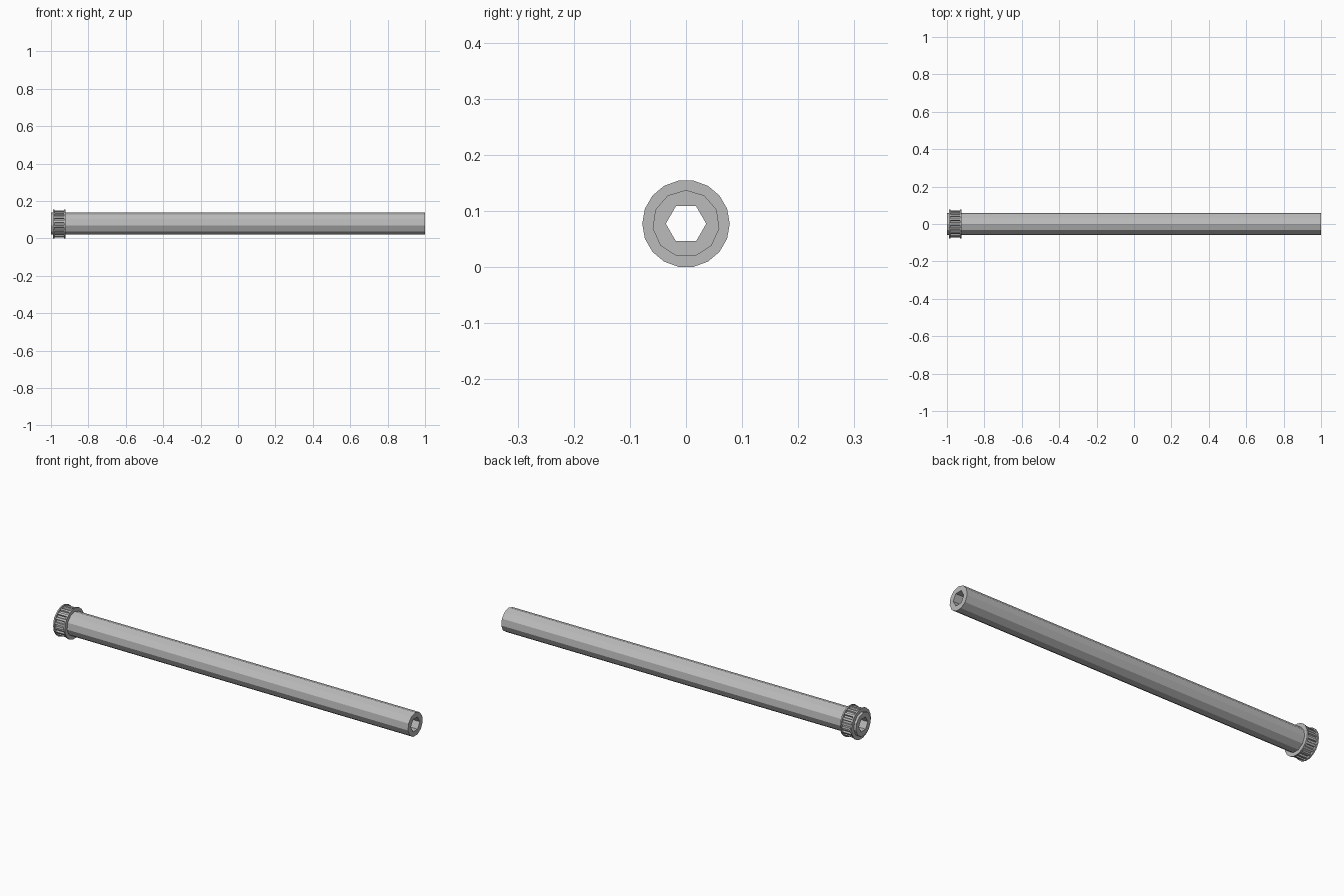
import bpy
import bmesh
from math import pi, sin, cos
from mathutils import Vector

cube = bpy.data.objects.get("Cube")
if cube:
    bpy.data.objects.remove(cube, do_unlink=True)

AXIS_Z = 0.0775

grey = bpy.data.materials.new("plain grey")
grey.use_nodes = True
colour = (0.5, 0.5, 0.5, 1)
grey.diffuse_color = colour
grey.node_tree.nodes["Principled BSDF"].inputs["Base Color"].default_value = colour


def polygon(sides, radius, turn=0.0):
    """Outline in (y, z) around the shaft axis; turn is measured from the top."""
    return [(radius * sin(turn + 2 * pi * i / sides),
             radius * cos(turn + 2 * pi * i / sides)) for i in range(sides)]


def toothed(teeth, root, tip):
    """Outline of narrow ribs with grooves between them."""
    points = []
    step = 2 * pi / teeth
    for i in range(teeth):
        for radius, offset in ((root, -0.3), (tip, -0.2), (tip, 0.2), (root, 0.3)):
            a = step * (i + offset)
            points.append((radius * sin(a), radius * cos(a)))
    return points


def hollow_prism(name, x0, x1, outer, inner):
    """Extrude the area between two outlines along x."""
    bm = bmesh.new()
    edges = []
    for outline in (outer, inner):
        verts = [bm.verts.new((x0, y, AXIS_Z + z)) for y, z in outline]
        for i, v in enumerate(verts):
            edges.append(bm.edges.new((v, verts[(i + 1) % len(verts)])))
    bmesh.ops.triangle_fill(bm, use_beauty=True, edges=edges, normal=Vector((1, 0, 0)))
    result = bmesh.ops.extrude_face_region(bm, geom=bm.faces[:], use_keep_orig=True)
    moved = [g for g in result["geom"] if isinstance(g, bmesh.types.BMVert)]
    bmesh.ops.translate(bm, verts=moved, vec=(x1 - x0, 0, 0))
    bmesh.ops.recalc_face_normals(bm, faces=bm.faces[:])
    mesh = bpy.data.meshes.new(name)
    bm.to_mesh(mesh)
    bm.free()
    mesh.materials.append(grey)
    obj = bpy.data.objects.new(name, mesh)
    bpy.context.collection.objects.link(obj)


# Long shaft with a hexagonal bore
hollow_prism("shaft", -1, 1, polygon(11, 0.06), polygon(6, 0.036, pi / 6))

# Toothed collar held between two thin flanges
seat = polygon(11, 0.056)
hollow_prism("collar_teeth", -0.982, -0.928, toothed(18, 0.065, 0.073), seat)
flange = polygon(18, 0.078, pi / 18)
hollow_prism("outer_flange", -0.988, -0.981, flange, seat)
hollow_prism("inner_flange", -0.929, -0.922, flange, seat)
